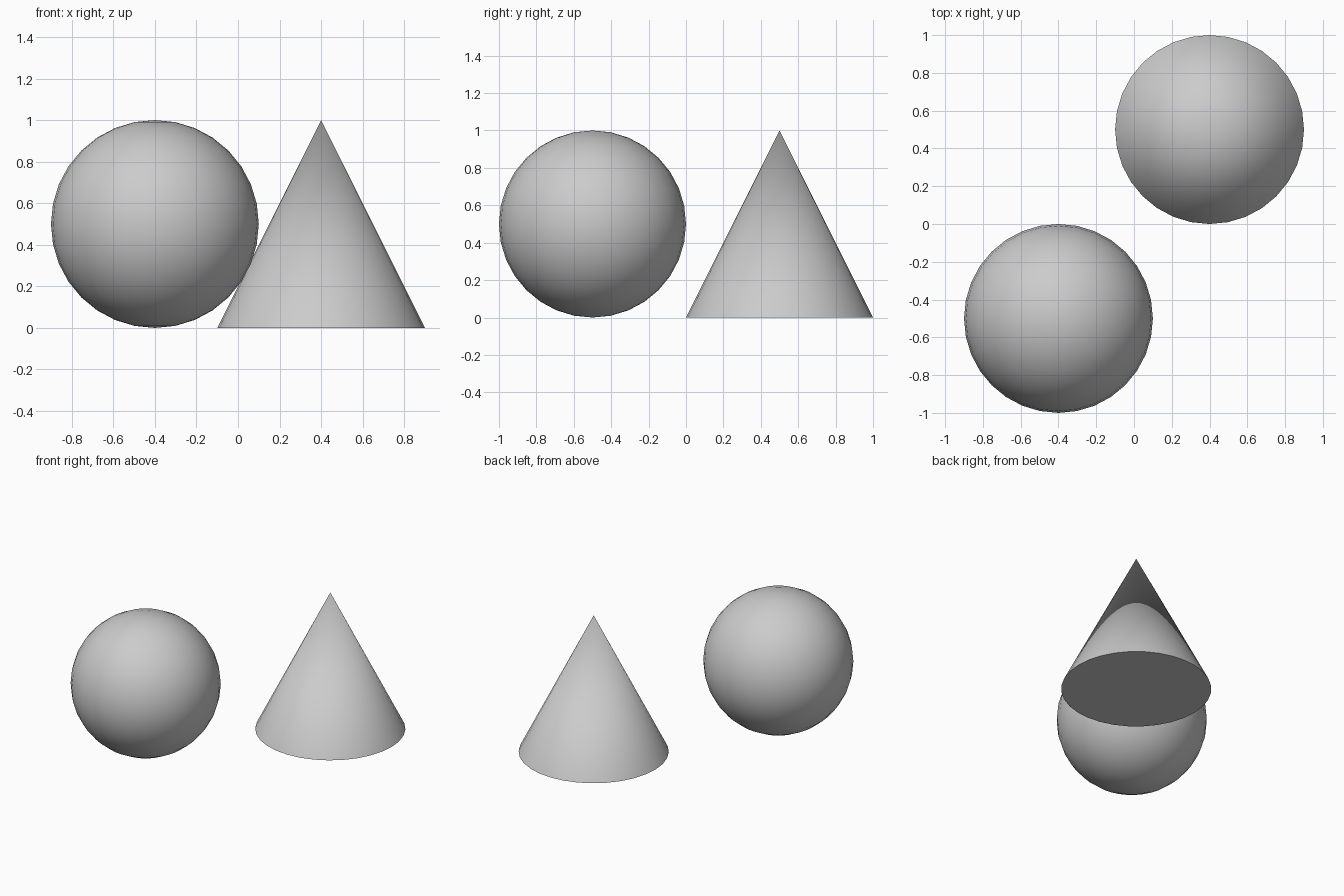
import bpy

cube = bpy.data.objects.get("Cube")
if cube:
    bpy.data.objects.remove(cube, do_unlink=True)

# Plain grey material
grey = bpy.data.materials.new("light_grey")
grey.use_nodes = True
colour = (0.6, 0.6, 0.6, 1)
grey.diffuse_color = colour
grey.node_tree.nodes["Principled BSDF"].inputs["Base Color"].default_value = colour


def finish(name):
    obj = bpy.context.object
    obj.name = name
    obj.data.name = name
    obj.data.materials.append(grey)
    bpy.ops.object.shade_smooth_by_angle()


# Ball at the front right
bpy.ops.mesh.primitive_uv_sphere_add(segments=32, ring_count=16, radius=0.5,
                                     location=(-0.4, -0.5, 0.5))
finish("ball")

# Cone at the back left
bpy.ops.mesh.primitive_cone_add(vertices=32, radius1=0.5, radius2=0, depth=1,
                                location=(0.4, 0.5, 0.5))
finish("cone")
